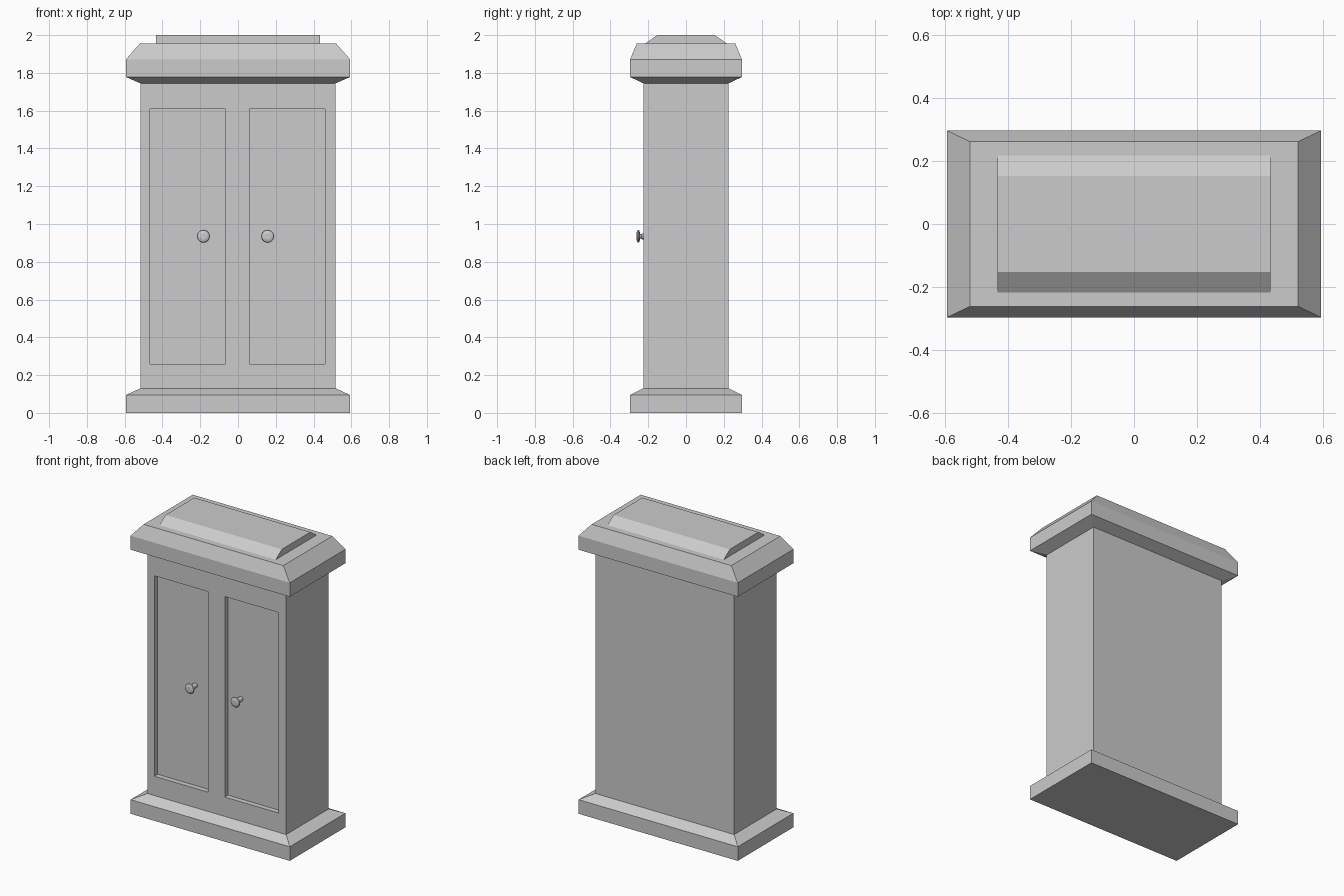
import bpy, bmesh, math
from mathutils import Vector, Matrix

if "Cube" in bpy.data.objects:
    bpy.data.objects.remove(bpy.data.objects["Cube"])


def new_object(name, bm):
    bmesh.ops.recalc_face_normals(bm, faces=bm.faces)
    mesh = bpy.data.meshes.new(name)
    bm.to_mesh(mesh)
    bm.free()
    ob = bpy.data.objects.new(name, mesh)
    bpy.context.collection.objects.link(ob)
    return ob


def loft(bm, rings):
    loops = [[bm.verts.new(p) for p in ring] for ring in rings]
    n = len(loops[0])
    for a, b in zip(loops, loops[1:]):
        for i in range(n):
            j = (i + 1) % n
            bm.faces.new((a[i], a[j], b[j], b[i]))
    bm.faces.new(loops[0][::-1])
    bm.faces.new(loops[-1])


# Whole carcass: plinth, body, cornice and raised top as stacked rectangles
sections = [(.593, .296, 0), (.593, .296, .095), (.517, .226, .13),
            (.517, .226, 1.745), (.593, .296, 1.778), (.593, .296, 1.872),
            (.52, .261, 1.955), (.433, .217, 1.955), (.433, .152, 2)]
bm = bmesh.new()
loft(bm, [[(-x, -y, z), (x, -y, z), (x, y, z), (-x, y, z)] for x, y, z in sections])
carcass = new_object("carcass", bm)

# Two recessed door panels
bm = bmesh.new()
for x in (-.265, .26):
    bmesh.ops.create_cube(bm, size=1, matrix=Matrix.Translation((x, -.241, .935))
                          @ Matrix.Diagonal((.4, .1, 1.35, 1)))
cutter = new_object("door_recess_cutter", bm)
cutter.hide_render = True
mod = carcass.modifiers.new("door_recesses", 'BOOLEAN')
mod.operation, mod.solver, mod.object = 'DIFFERENCE', 'EXACT', cutter
solid = bpy.data.meshes.new_from_object(
    carcass.evaluated_get(bpy.context.evaluated_depsgraph_get()))
bpy.data.objects.remove(carcass)
bpy.data.objects.remove(cutter)

# Fracture centres: front (x, z), back (x, z) and top (x, y)
front = [(.1, 1.25), (-.3, 1.2), (-.03, .87), (-.08, .5), (-.46, 1.0), (-.43, .58),
         (.32, .7), (.42, 1.25), (.46, .92), (.36, .3), (-.2, .17), (.18, .12),
         (.45, .08), (-.5, .1), (-.26, 1.62), (.03, 1.7), (.28, 1.62), (-.5, 1.55)]
back = [(.32, 1.17), (.33, .78), (.04, .88), (-.33, 1.17), (-.26, 1.46), (.19, 1.45),
        (.43, 1.5), (-.05, 1.3), (.15, .43), (.41, .45), (-.26, .62), (-.19, .25),
        (.37, .15), (-.48, .15)]
top = [(-.45, .22), (-.45, 0), (-.33, -.2), (-.03, -.17), (.2, -.17), (.45, 0),
       (-.22, .22), (0, .12), (.4, .25), (.45, -.22)]
seeds = [Vector((x, -.12, z)) for x, z in front]
seeds += [Vector((x, .12, z)) for x, z in back]
seeds += [Vector((x, y, 1.88)) for x, y in top]

# Each chunk is the carcass trimmed to the space nearest its own centre
for i, seed in enumerate(seeds):
    bm = bmesh.new()
    bm.from_mesh(solid)
    for other in seeds:
        if other is seed or not bm.faces:
            continue
        cut = bmesh.ops.bisect_plane(
            bm, geom=bm.verts[:] + bm.edges[:] + bm.faces[:], dist=1e-6,
            plane_co=(seed + other) / 2, plane_no=(other - seed).normalized(),
            clear_outer=True)
        rim = [e for e in cut["geom_cut"]
               if isinstance(e, bmesh.types.BMEdge) and e.is_valid and e.is_boundary]
        if len(rim) > 2:
            bmesh.ops.triangle_fill(bm, edges=rim, use_beauty=True, use_dissolve=True)
    if bm.faces:
        new_object(f"cabinet_chunk_{i + 1:02d}", bm)
    else:
        bm.free()
bpy.data.meshes.remove(solid)

# Turned door knobs: flange, neck and disc
profile = [(.016, -.188), (.016, -.232), (.011, -.236), (.011, -.243),
           (.03, -.246), (.035, -.251), (.032, -.257), (.018, -.262)]
for name, x in (("left_knob", -.183), ("right_knob", .157)):
    bm = bmesh.new()
    loft(bm, [[(x + r * math.cos(a), y, .935 + r * math.sin(a))
               for a in (math.tau * k / 12 for k in range(12))] for r, y in profile])
    new_object(name, bm)
